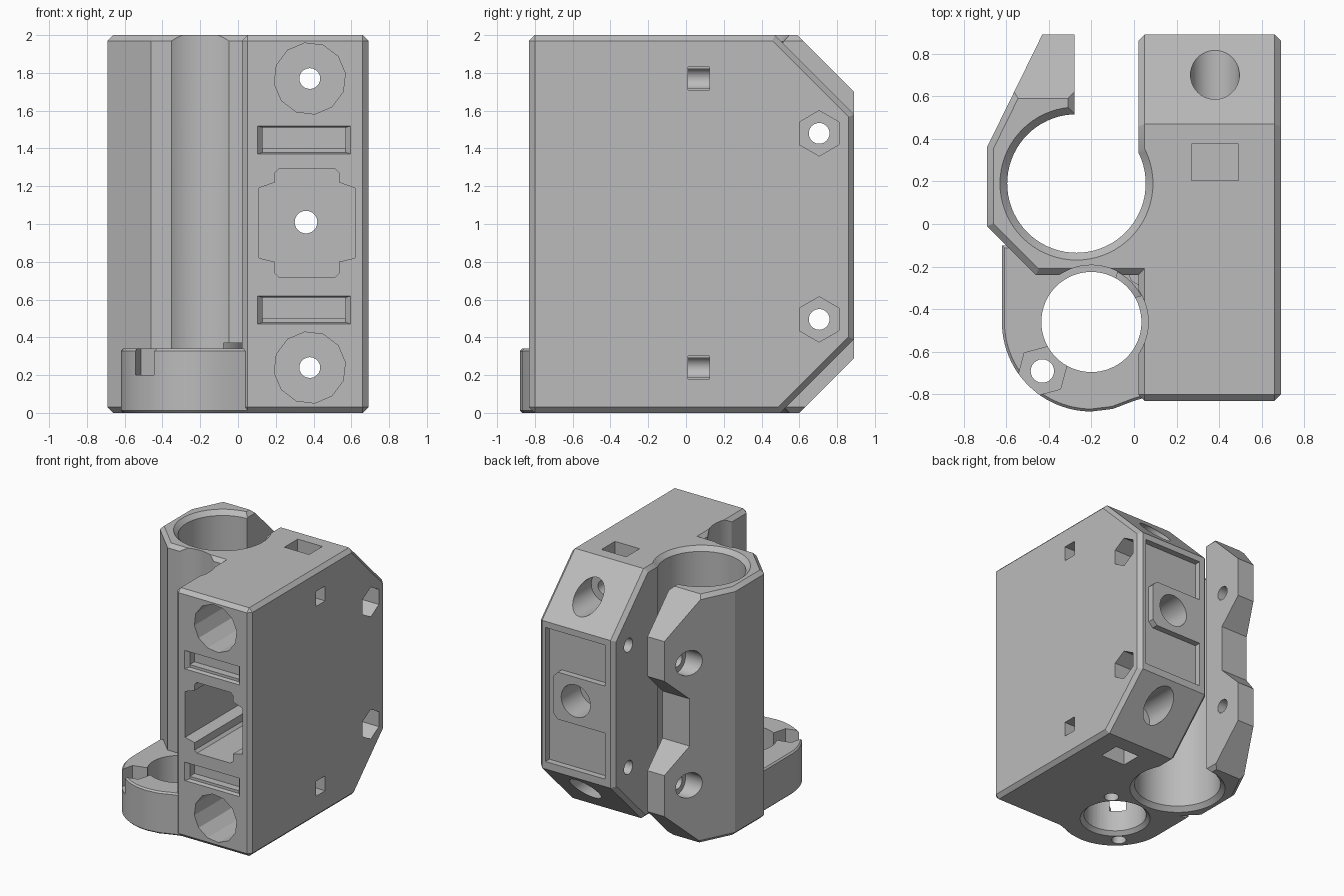
import bpy, bmesh
from math import sin, cos, pi, radians

if "Cube" in bpy.data.objects:
    bpy.data.objects.remove(bpy.data.objects["Cube"], do_unlink=True)

grey = bpy.data.materials.new("light grey plastic")
grey.use_nodes = True
GREY = (0.5, 0.5, 0.5, 1)
grey.diffuse_color = GREY
grey.node_tree.nodes["Principled BSDF"].inputs["Base Color"].default_value = GREY


def ngon(n, a, b, r, turn=0, sweep=360):
    """Points of a regular polygon, or of an arc when sweep < 360."""
    count = n if sweep == 360 else n + 1
    angles = [radians(turn + sweep * i / n) for i in range(count)]
    return [(a + r * cos(t), b + r * sin(t)) for t in angles]


def rect(a0, a1, b0, b1):
    return [(a0, b0), (a1, b0), (a1, b1), (a0, b1)]


def prism(name, pts, axis, lo, hi, grow=1, bevel=0, keep=None):
    """Extrude a profile along an axis; grow scales the far end."""
    ca = sum(p[0] for p in pts) / len(pts)
    cb = sum(p[1] for p in pts) / len(pts)
    place = {"x": lambda a, b, t: (t, a, b),
             "y": lambda a, b, t: (a, t, b),
             "z": lambda a, b, t: (a, b, t)}[axis]
    bm = bmesh.new()
    near = [bm.verts.new(place(a, b, lo)) for a, b in pts]
    far = [bm.verts.new(place(ca + (a - ca) * grow, cb + (b - cb) * grow, hi))
           for a, b in pts]
    bm.faces.new(near)
    bm.faces.new(far)
    for i in range(len(pts)):
        j = (i + 1) % len(pts)
        bm.faces.new((near[i], near[j], far[j], far[i]))
    bmesh.ops.recalc_face_normals(bm, faces=bm.faces)
    if bevel:
        edges = [e for e in bm.edges if keep(e.verts[0].co, e.verts[1].co)]
        bmesh.ops.bevel(bm, geom=edges, offset=bevel, segments=1,
                        affect="EDGES", clamp_overlap=True)
    mesh = bpy.data.meshes.new(name)
    bm.to_mesh(mesh)
    bm.free()
    mesh.materials.append(grey)
    obj = bpy.data.objects.new(name, mesh)
    bpy.context.collection.objects.link(obj)
    return obj


def combine(target, tool, operation="DIFFERENCE"):
    mod = target.modifiers.new("boolean", "BOOLEAN")
    mod.object, mod.operation, mod.solver = tool, operation, "EXACT"
    bpy.context.view_layer.objects.active = target
    bpy.ops.object.modifier_apply(modifier=mod.name)
    bpy.data.objects.remove(tool, do_unlink=True)


def cut(target, *args, **kw):
    combine(target, prism("cutter", *args, **kw))


def rim(a, b):
    return abs(a.z - b.z) < 0.001


# Main block: side profile with sloped back corners
side = [(-0.83, 0), (0.5, 0), (0.89, 0.39), (0.89, 1.58), (0.47, 2), (-0.83, 2)]
body = prism("carriage_body", side, "x", 0.02, 0.69, bevel=0.03,
             keep=lambda a, b: abs(a.x - b.x) < 0.001 or a.y < 0)

# Clamp tower with its free jaw
outline = [(-0.28, 0.89), (-0.43, 0.89), (-0.69, 0.36), (-0.69, -0.01),
           (-0.46, -0.24), (0.3, -0.24), (0.3, 0.3), (-0.28, 0.3)]
tower = prism("clamp_tower", outline, "z", 0, 2, bevel=0.03, keep=rim)
cut(tower, [(0.59, 2), (1.09, 1.5), (1.09, 2.1), (0.59, 2.1)], "x", -1, -0.1)
cut(tower, [(0.6, 0), (1.1, 0.5), (1.1, -0.1), (0.6, -0.1)], "x", -1, -0.1)
cut(tower, [(0.95, 0.56), (0.7, 0.81), (0.7, 1.19), (0.95, 1.44)], "x", -1, -0.1)
combine(body, tower, "UNION")

# Clearance above the rod ring, then the ring itself
ROD = (-0.2, -0.46)
cut(body, ngon(64, *ROD, 0.267), "z", 0.34, 2.2)
ring_outline = [(-0.62, -0.1)] + ngon(24, *ROD, 0.42, 180, 90) + [
    (-0.1, -0.868), (0.0, -0.83), (0.1, -0.8), (0.1, -0.1)]
ring = prism("rod_ring", ring_outline, "z", 0, 0.34, bevel=0.012, keep=rim)
combine(body, ring, "UNION")
cut(body, ngon(64, *ROD, 0.235), "z", -0.1, 0.5)
cut(body, ngon(64, *ROD, 0.275), "z", -0.01, 0.03, grow=0.85)

# Bearing bore with chamfered mouths
BORE = (-0.27, 0.19)
cut(body, ngon(72, *BORE, 0.325), "z", -0.1, 2.1)
cut(body, ngon(72, *BORE, 0.325), "z", 1.965, 2.005, grow=1.12)
cut(body, ngon(72, *BORE, 0.325), "z", 0.035, -0.005, grow=1.12)

# Nut traps and screw holes beside the rod ring
for x, y, top in ((-0.43, -0.69, 0.5), (0.03, -0.23, 0.37)):
    cut(body, ngon(6, x, y, 0.12, 15), "z", 0.2, top)
    cut(body, ngon(24, x, y, 0.055), "z", -0.1, 0.25)

# Paired features in the upper and lower halves
for upper in (True, False):
    zc = 1.77 if upper else 0.24
    # Front socket, through hole and rear bore
    cut(body, ngon(12, 0.38, zc, 0.19, 8), "y", -0.9, -0.1)
    cut(body, ngon(24, 0.38, zc, 0.055), "y", -0.2, 0.7)
    cut(body, ngon(40, 0.38, zc, 0.115), "y", 0.5, 1)
    # Side slot and nut slot
    cut(body, rect(0.01, 0.125, zc - 0.06, zc + 0.06), "x", 0.4, 0.8)
    ends = (1.65, 2.1) if upper else (-0.1, 0.35)
    cut(body, rect(0.27, 0.49, 0.205, 0.375), "z", *ends)
    # Shallow front recess with sloped walls
    zr = 1.445 if upper else 0.545
    cut(body, rect(0.1, 0.6, zr - 0.075, zr + 0.075), "y", -0.835, -0.8, grow=0.88)
    cut(body, rect(0.13, 0.57, zr - 0.045, zr + 0.065), "y", -0.81, -0.74)
    # Clamp screw: hex pocket, shank hole and counterbore
    zs = 1.48 if upper else 0.495
    cut(body, ngon(6, 0.705, zs, 0.12, 30), "x", 0.48, 0.8)
    cut(body, ngon(24, 0.705, zs, 0.055), "x", -0.8, 0.6)
    cut(body, ngon(32, 0.705, zs, 0.1), "x", -0.8, -0.42)

# Stepped centre pocket at the front
half = [(0.0, 0.72), (0.15, 0.72), (0.17, 0.74), (0.17, 0.8),
        (0.255, 0.82), (0.255, 1.19), (0.17, 1.22), (0.17, 1.27),
        (0.15, 1.29), (0.0, 1.29)]
pocket = [(0.365 + a, b) for a, b in half]
pocket += [(0.365 - a, b) for a, b in reversed(half) if a > 0]
cut(body, pocket, "y", -0.9, 0.0)
cut(body, ngon(24, 0.36, 1.01, 0.06), "y", -0.1, 0.8)
cut(body, ngon(40, 0.36, 1.01, 0.13), "y", 0.65, 1)

# Rear recess wrapping around the central boss
recess = [(0.1, 0.45), (0.63, 0.45), (0.63, 1.53), (0.1, 1.53), (0.1, 1.2),
          (0.52, 1.2), (0.56, 1.16), (0.56, 0.86), (0.52, 0.82), (0.1, 0.82)]
cut(body, recess, "y", 0.84, 1)

bpy.ops.object.select_all(action="DESELECT")
body.select_set(True)
bpy.context.view_layer.objects.active = body
bpy.ops.object.shade_smooth_by_angle(angle=radians(20))
